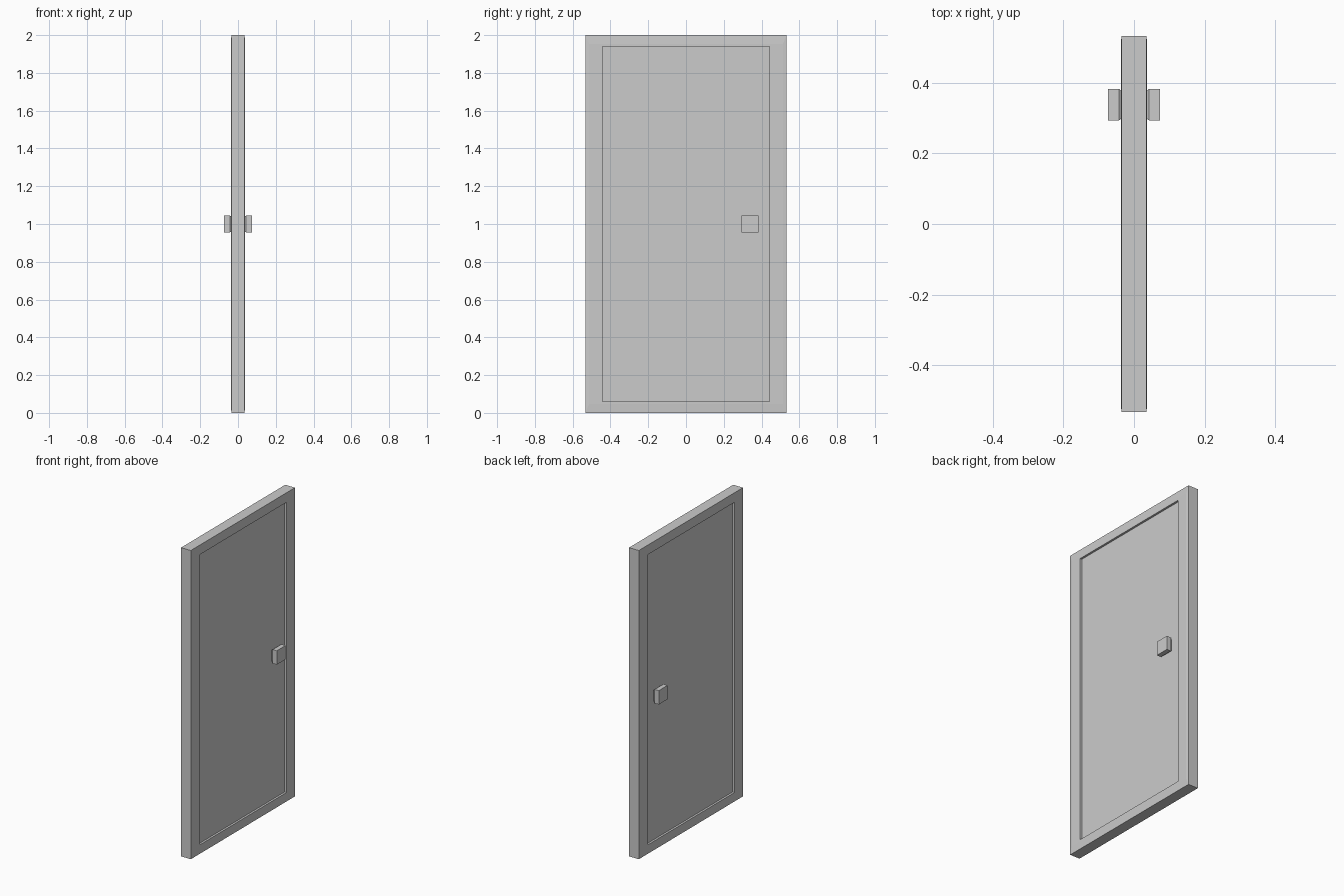
import bpy, bmesh

if "Cube" in bpy.data.objects:
    bpy.data.objects.remove(bpy.data.objects["Cube"])


def rect(bm, x, y, z, hy, hz):
    """Rectangular loop of vertices in a plane of constant x."""
    return [bm.verts.new((x, y + sy * hy, z + sz * hz))
            for sy, sz in ((-1, -1), (1, -1), (1, 1), (-1, 1))]


def loft(name, rings):
    """Closed solid through rectangular rings (x, y, z, half y, half z)."""
    bm = bmesh.new()
    loops = [rect(bm, *r) for r in rings]
    for a, b in zip(loops, loops[1:]):
        for i in range(4):
            j = (i + 1) % 4
            bm.faces.new((a[i], a[j], b[j], b[i]))
    bm.faces.new(loops[0][::-1])
    bm.faces.new(loops[-1])
    bmesh.ops.recalc_face_normals(bm, faces=bm.faces[:])
    mesh = bpy.data.meshes.new(name)
    bm.to_mesh(mesh)
    bm.free()
    obj = bpy.data.objects.new(name, mesh)
    bpy.context.collection.objects.link(obj)
    return obj


# Door leaf: softly eased rim, flat frame and recessed panel on both faces
half = [(0.035, 0, 1, 0.533, 1.0),
        (0.0375, 0, 1, 0.513, 0.953),
        (0.0375, 0, 1, 0.442, 0.94),
        (0.024, 0, 1, 0.442, 0.94)]
back = [(-x, y, z, hy, hz) for x, y, z, hy, hz in reversed(half)]
loft("door_leaf", back + half)

# Square knobs, narrowing where they meet the panel
for side, name in ((1, "right_knob"), (-1, "left_knob")):
    loft(name, [(side * x, 0.338, 1.0, h, h)
                for x, h in ((0.022, 0.028), (0.034, 0.038),
                             (0.043, 0.045), (0.073, 0.045))])
